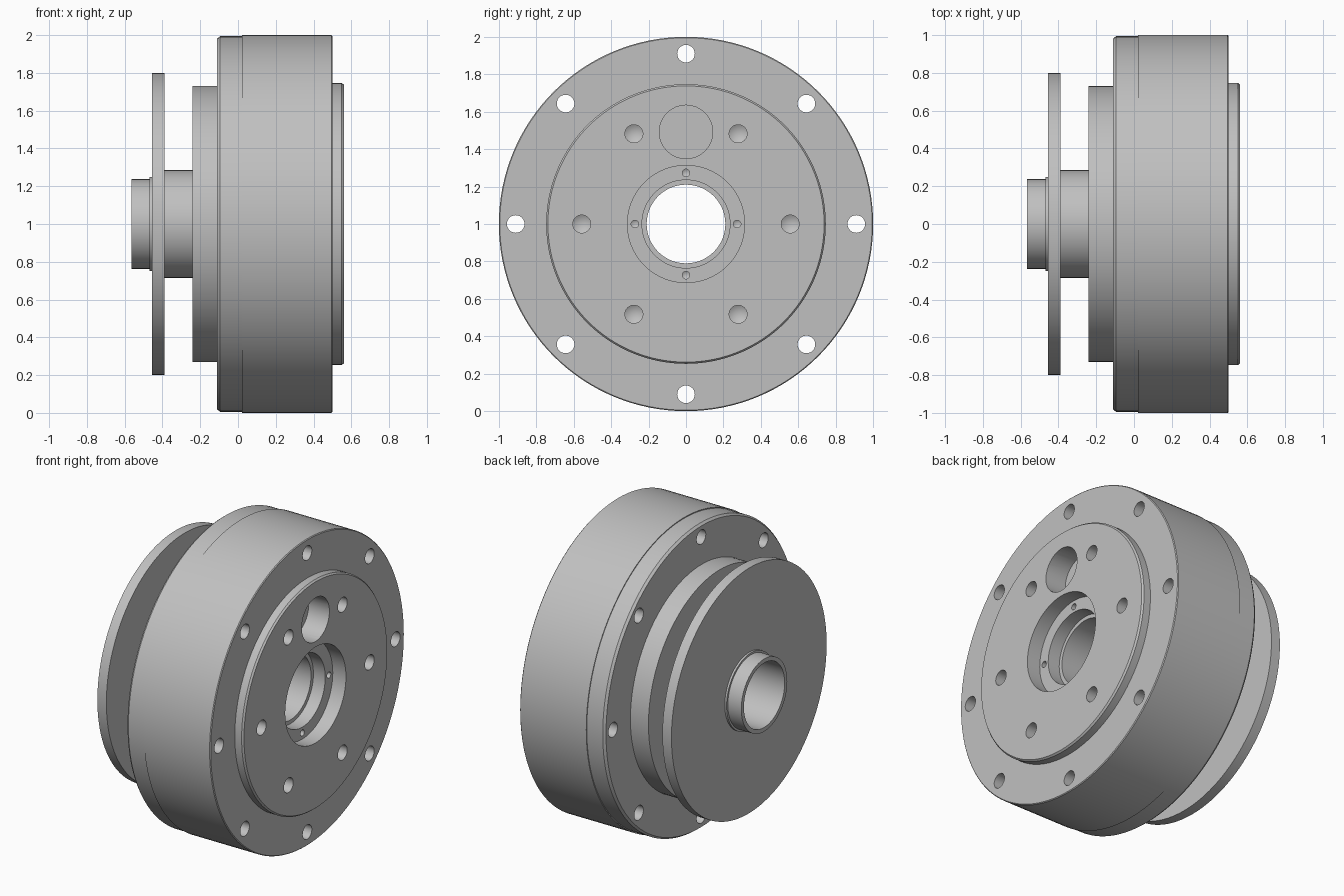
import bpy, bmesh, math
from mathutils import Vector

cube = bpy.data.objects.get("Cube")
if cube:
    bpy.data.objects.remove(cube, do_unlink=True)

metal = bpy.data.materials.new("grey_metal")
metal.use_nodes = True
GREY = (0.53, 0.53, 0.53, 1.0)
metal.diffuse_color = GREY
metal.node_tree.nodes["Principled BSDF"].inputs["Base Color"].default_value = GREY

AXIS_Z = 1.0


def lathe(bm, profile, closed, segs, centre=(0, 0)):
    """Revolve (x, radius) points about an axis parallel to x."""
    cy, cz = centre
    rings = []
    for x, r in profile:
        ring = []
        for i in range(segs):
            a = math.tau * i / segs
            ring.append(bm.verts.new((x, cy + r * math.cos(a), AXIS_Z + cz + r * math.sin(a))))
        rings.append(ring)
    pairs = list(zip(rings, rings[1:]))
    if closed:
        pairs.append((rings[-1], rings[0]))
    for a, b in pairs:
        for i in range(segs):
            j = (i + 1) % segs
            bm.faces.new((a[i], a[j], b[j], b[i]))


def finish(bm, name):
    bmesh.ops.remove_doubles(bm, verts=bm.verts, dist=1e-5)
    bmesh.ops.recalc_face_normals(bm, faces=bm.faces)
    mesh = bpy.data.meshes.new(name)
    bm.to_mesh(mesh)
    bm.free()
    mesh.materials.append(metal)
    obj = bpy.data.objects.new(name, mesh)
    bpy.context.collection.objects.link(obj)
    return obj


def turned_part(name, profile):
    bm = bmesh.new()
    lathe(bm, profile, True, 128)
    return finish(bm, name)


def drill(bm, centre, radius, start, end, tip=0.0):
    """Closed drill shape, with an optional conical tip."""
    lathe(bm, [(start, 0), (start, radius), (end, radius), (end - tip, 0)], False, 32, centre)


def bolt_circle(count, radius):
    return [(radius * math.cos(math.tau * i / count), radius * math.sin(math.tau * i / count))
            for i in range(count)]


BORE = 0.21

# Main housing: flange, raised front boss and stepped bore
housing = turned_part("housing", [
    (0.02, BORE), (0.02, 1.0), (0.495, 1.0), (0.5, 0.995), (0.5, 0.747),
    (0.549, 0.747), (0.56, 0.738), (0.56, 0.313), (0.465, 0.313),
    (0.465, 0.235), (0.38, 0.235), (0.38, BORE)])

# Rear cover with its stepped shoulder
cover = turned_part("rear_cover", [
    (-0.24, BORE), (-0.24, 0.73), (-0.11, 0.73), (-0.11, 0.982),
    (-0.095, 0.994), (0.02, 0.994), (0.02, BORE)])

# Hollow shaft, thin output disc and end sleeve
shaft = turned_part("shaft", [(-0.39, BORE), (-0.39, 0.285), (-0.24, 0.285), (-0.24, BORE)])
disc = turned_part("output_disc", [(-0.455, BORE), (-0.455, 0.8), (-0.39, 0.8), (-0.39, BORE)])
sleeve = turned_part("end_sleeve", [
    (-0.565, BORE), (-0.565, 0.237), (-0.468, 0.237), (-0.468, 0.25),
    (-0.455, 0.25), (-0.455, BORE)])

# Cutters: flange through holes, tapped holes, round pocket, small bore-ledge holes
bm = bmesh.new()
for c in bolt_circle(8, 0.91):
    drill(bm, c, 0.047, 0.7, -0.3)
for c in bolt_circle(6, 0.557):
    drill(bm, c, 0.048, 0.7, 0.41, 0.028)
for c in bolt_circle(4, 0.273):
    drill(bm, c, 0.02, 0.6, 0.41, 0.012)
drill(bm, (0, 0.492), 0.143, 0.7, 0.41)
cutter = finish(bm, "hole_cutter")
cutter.hide_render = True

for part in (housing, cover):
    mod = part.modifiers.new("holes", "BOOLEAN")
    mod.operation = "DIFFERENCE"
    mod.solver = "EXACT"
    mod.object = cutter
    bpy.context.view_layer.objects.active = part
    bpy.ops.object.modifier_apply(modifier=mod.name)
bpy.data.objects.remove(cutter, do_unlink=True)

# Smooth round walls, keep machined edges sharp
bpy.ops.object.select_all(action="DESELECT")
for part in (housing, cover, shaft, disc, sleeve):
    part.select_set(True)
bpy.context.view_layer.objects.active = housing
bpy.ops.object.shade_smooth_by_angle(angle=math.radians(25))
